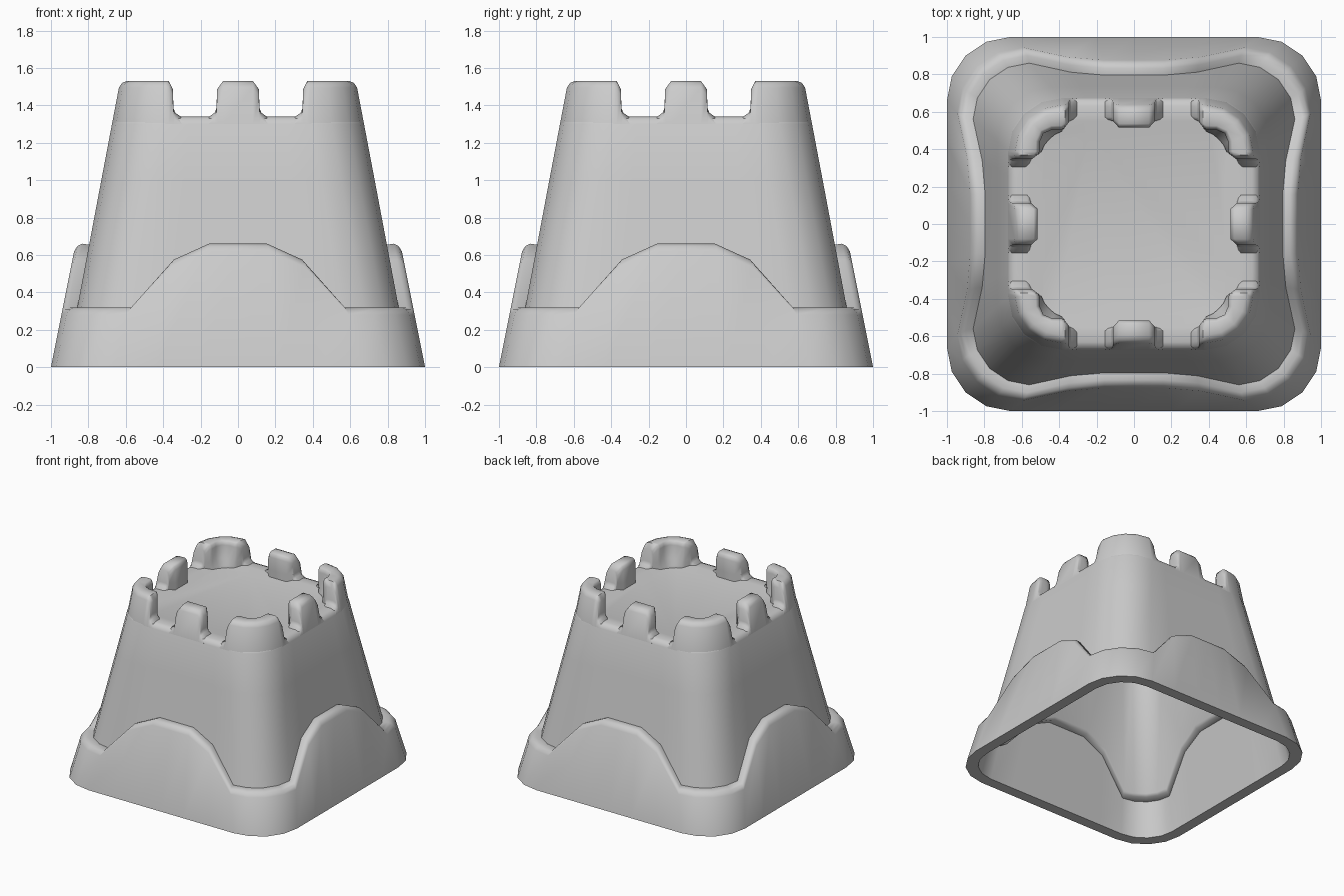
import bpy, bmesh
from math import sin, cos, radians

if "Cube" in bpy.data.objects:
    bpy.data.objects.remove(bpy.data.objects["Cube"])

def body_half(z):
    return 0.86 - 0.19 * (z - 0.32)

def skirt_half(z):
    return 1.0 - 0.2 * z

def turn(p, k):
    for _ in range(k):
        p = (-p[1], p[0], p[2])
    return p

def finish(bm, name):
    bmesh.ops.remove_doubles(bm, verts=bm.verts, dist=0.0005)
    bmesh.ops.recalc_face_normals(bm, faces=bm.faces)
    me = bpy.data.meshes.new(name)
    bm.to_mesh(me)
    bm.free()
    ob = bpy.data.objects.new(name, me)
    bpy.context.collection.objects.link(ob)
    bpy.ops.object.select_all(action='DESELECT')
    ob.select_set(True)
    bpy.context.view_layer.objects.active = ob
    bpy.ops.object.shade_smooth_by_angle(angle=radians(60))

# Shell: stations around one quarter (fraction along side or corner angle, skirt height)
SIDE = [(-0.66, 0.575), (-0.31, 0.66), (0.0, 0.66), (0.31, 0.66), (0.66, 0.575)]
QUARTER = [('s', f, h) for f, h in SIDE] + [('c', a, 0.32) for a in (0, 22.5, 45, 67.5, 90)]

def ring_point(st, half, r, z):
    kind, v, _ = st
    s = half - r
    if kind == 's':
        return (half, v * s, z)
    a = radians(v)
    return (s + r * cos(a), s + r * sin(a), z)

# Profile from outer foot, over skirt, wall and deck, then back down the inside
PROFILE = [
    lambda h: (1.0, 0.34, 0.0),
    lambda h: (skirt_half(h - 0.04), 0.35, h - 0.04),
    lambda h: (skirt_half(h - 0.012) - 0.012, 0.345, h - 0.012),
    lambda h: (skirt_half(h) - 0.035, 0.33, h),
    lambda h: (body_half(h), 0.30, h - 0.005),
    lambda h: (body_half(1.0), 0.29, 1.0),
    lambda h: (body_half(1.30), 0.28, 1.30),
    lambda h: (body_half(1.30) - 0.012, 0.27, 1.328),
    lambda h: (body_half(1.34) - 0.035, 0.25, 1.34),
    lambda h: (0.55, 0.17, 1.34),
    lambda h: (0.49, 0.13, 1.325),
]
INNER = [
    lambda h: (body_half(1.25) - 0.07, 0.21, 1.25),
    lambda h: (body_half(h) - 0.065, 0.225, h - 0.02),
    lambda h: (body_half(h) - 0.05, 0.235, h - 0.04),
    lambda h: (skirt_half(h - 0.045) - 0.085, 0.25, h - 0.045),
    lambda h: (0.912, 0.27, 0.0),
]

bm = bmesh.new()
rings = []
for prof in PROFILE + INNER:
    ring = []
    for k in range(4):
        for st in QUARTER:
            half, r, z = prof(st[2])
            ring.append(bm.verts.new(turn(ring_point(st, half, r, z), k)))
    rings.append(ring)
n = len(rings[0])

def bridge(a, b):
    for i in range(n):
        j = (i + 1) % n
        bm.faces.new((a[i], a[j], b[j], b[i]))

top = len(PROFILE)
for i in range(len(rings) - 1):
    if i != top - 1:
        bridge(rings[i], rings[i + 1])
bridge(rings[-1], rings[0])
bm.faces.new(rings[top - 1])      # deck
bm.faces.new(rings[top])          # inner ceiling
finish(bm, "castle_shell")

# Merlons: sections swept along the rounded wall top
CEN = 0.387

def wall_point(st, half, z):
    kind, v = st
    if kind == 'y':               # on the +x side
        return (half, v, z)
    if kind == 'x':               # on the +y side
        return (v, half, z)
    r, a = half - CEN, radians(v)
    return (CEN + r * cos(a), CEN + r * sin(a), z)

def merlon(name, stations, k):
    # each station: place on the wall, top height, inner face, flare of its foot
    bm = bmesh.new()
    secs = []
    for st, t, inner, flare in stations:
        c = 0.035
        zi = t - c
        zf = min(1.39, zi)
        sec = [(body_half(1.30), 1.30), (body_half(zi), zi),
               (body_half(t) - 0.01, t - 0.01), (body_half(t) - c, t),
               (inner + c * 0.6, t), (inner + 0.008, t - 0.01), (inner, zi),
               (inner, zf), (inner - flare, min(1.345, zf)), (inner - flare, 1.29)]
        secs.append([bm.verts.new(turn(wall_point(st, h, z), k)) for h, z in sec])
    for a, b in zip(secs, secs[1:]):
        for i in range(len(a) - 1):
            bm.faces.new((a[i], a[i + 1], b[i + 1], b[i]))
    bm.faces.new(secs[0])
    bm.faces.new(secs[-1])
    finish(bm, name)

side = [(0.16, 1.336, 0.55, 0), (0.125, 1.36, 0.55, 0), (0.115, 1.385, 0.55, 0),
        (0.112, 1.485, 0.55, 0), (0.08, 1.53, 0.515, 0)]
side_st = [(('y', -y), *s) for y, *s in side] + [(('y', y), *s) for y, *s in reversed(side)]
end = [(0.30, 1.336, 0.56, 0), (0.335, 1.36, 0.55, 0), (0.345, 1.385, 0.55, 0),
       (0.348, 1.485, 0.545, 0), (0.37, 1.53, 0.515, 0)]
arc = [(0, 0.505, 0.01), (22.5, 0.515, 0.03), (45, 0.525, 0.045),
       (67.5, 0.515, 0.03), (90, 0.505, 0.01)]
corner_st = ([(('y', y), *s) for y, *s in end]
             + [(('c', a), 1.53, inner, flare) for a, inner, flare in arc]
             + [(('x', x), *s) for x, *s in reversed(end)])
for k in range(4):
    merlon(f"side_merlon_{k + 1}", side_st, k)
    merlon(f"corner_merlon_{k + 1}", corner_st, k)
